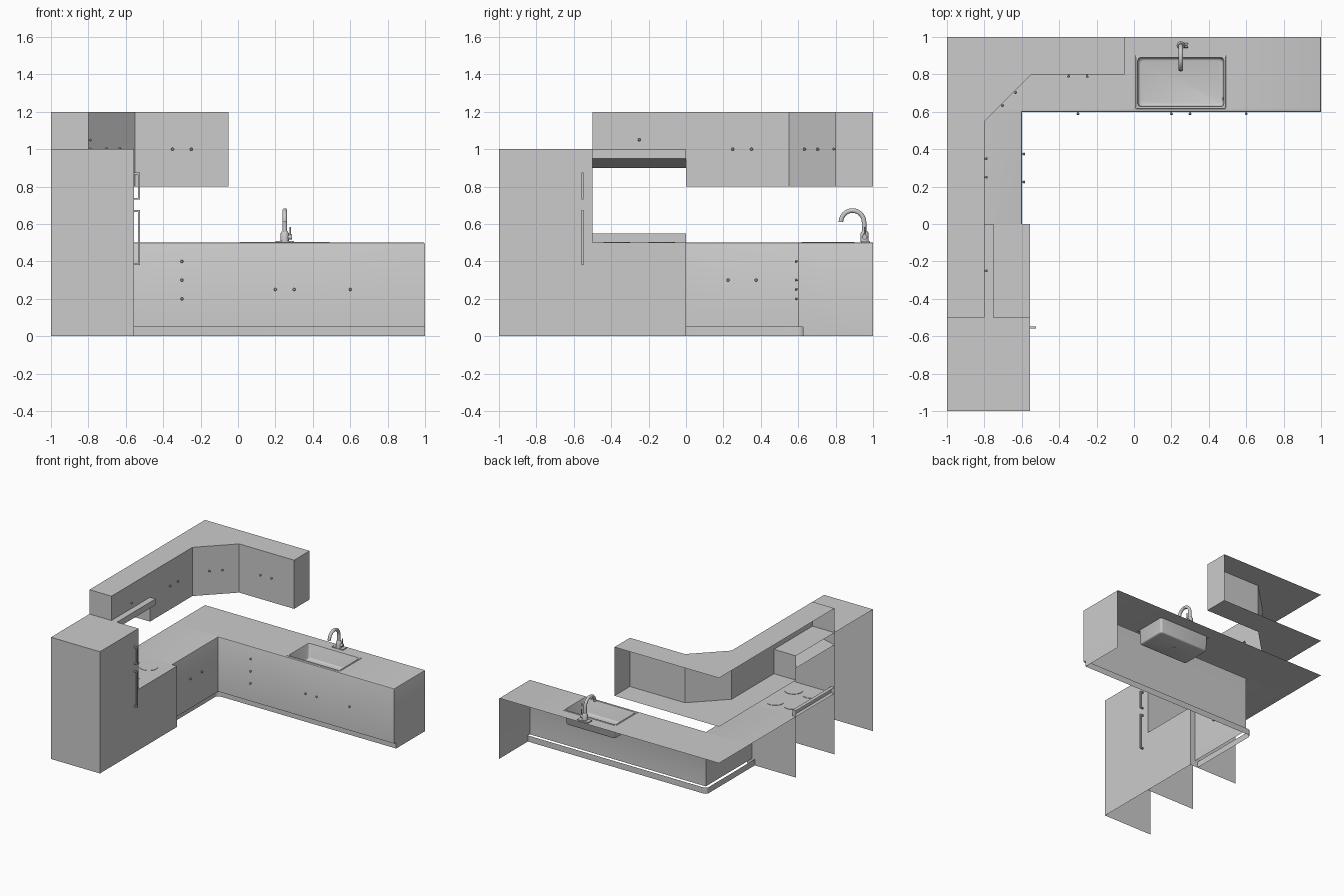
import bpy, bmesh
from math import sin, cos, pi
from mathutils import Vector

if "Cube" in bpy.data.objects:
    bpy.data.objects.remove(bpy.data.objects["Cube"])


def mesh(name, polys, smooth=False, bevel=None):
    """Object from a list of polygons; bevel is a test picking edges to round."""
    bm = bmesh.new()
    for p in polys:
        bm.faces.new([bm.verts.new(v) for v in p])
    bmesh.ops.remove_doubles(bm, verts=bm.verts, dist=1e-5)
    bmesh.ops.recalc_face_normals(bm, faces=bm.faces)
    if bevel:
        edges = [e for e in bm.edges if bevel(e)]
        bmesh.ops.bevel(bm, geom=edges, offset=0.007, segments=2,
                        profile=0.5, affect='EDGES')
    me = bpy.data.meshes.new(name)
    bm.to_mesh(me)
    bm.free()
    ob = bpy.data.objects.new(name, me)
    bpy.context.collection.objects.link(ob)
    if smooth:
        bpy.context.view_layer.objects.active = ob
        bpy.ops.object.select_all(action='DESELECT')
        ob.select_set(True)
        bpy.ops.object.shade_smooth_by_angle(angle=0.7)
    return ob


def wall(path, z0, z1):
    """Upright panels along a ground path."""
    return [[(*a, z0), (*b, z0), (*b, z1), (*a, z1)] for a, b in zip(path, path[1:])]


def flat(outline, z):
    return [[(*p, z) for p in outline]]


def rect(x0, y0, x1, y1):
    return [(x0, y0), (x1, y0), (x1, y1), (x0, y1)]


def box(x0, y0, z0, x1, y1, z1):
    r = rect(x0, y0, x1, y1)
    return wall(r + r[:1], z0, z1) + flat(r, z0) + flat(r, z1)


def loft(rings, caps=(True, True)):
    n = len(rings[0])
    polys = [[a[i], a[(i + 1) % n], b[(i + 1) % n], b[i]]
             for a, b in zip(rings, rings[1:]) for i in range(n)]
    return polys + [r for r, c in zip((rings[0], rings[-1]), caps) if c]


def lathe(origin, axis, profile, n=16):
    """Round part: profile is (radius, distance along axis)."""
    o, ax = Vector(origin), Vector(axis).normalized()
    u = ax.orthogonal().normalized()
    w = ax.cross(u)
    return loft([[tuple(o + ax * h + r * (u * cos(2*pi*i/n) + w * sin(2*pi*i/n)))
                  for i in range(n)] for r, h in profile])


# Fridge, open at the back and bottom
F = -0.555
mesh("fridge", wall([(-1, -1), (F, -1), (F, -0.5), (-1, -0.5)], 0, 1)
     + flat(rect(-1, -1, F, -0.5), 1))
for name, z0, z1 in (("lower", 0.38, 0.675), ("upper", 0.73, 0.875)):
    polys = box(-0.535, -0.56, z0, -0.525, -0.548, z1)
    for z in (z0, z1 - 0.01):
        polys += box(F, -0.56, z, -0.535, -0.548, z + 0.01)
    mesh("fridge_handle_" + name, polys)

# Stove with raised back strip and burners
mesh("stove", wall([(F, -0.5), (F, 0), (-1, 0)], 0, 0.5) + flat(rect(-1, -0.5, F, 0), 0.5))
mesh("stove_back_strip", wall([(-1, -0.5), (-0.97, -0.5), (-0.97, 0), (-1, 0)], 0.5, 0.55)
     + flat(rect(-1, -0.5, -0.97, 0), 0.55))
for i, (x, y, r) in enumerate([(-0.72, -0.13, 0.07), (-0.72, -0.37, 0.07),
                               (-0.87, -0.13, 0.055), (-0.87, -0.37, 0.055)]):
    mesh(f"burner_{i}", lathe((x, y, 0.5), (0, 0, 1), [(r, 0), (r, 0.003)], 32))

# L-shaped base cabinet with countertop and sink opening
SX0, SX1, SY0, SY1 = 0.01, 0.49, 0.618, 0.9
xs, ys = [-1, -0.6, SX0, SX1, 1], [0, 0.6, SY0, SY1, 1]
base = []
for i in range(4):
    for j in range(4):
        if (j == 0 and i > 0) or (i == 2 and j == 2):
            continue
        base += flat(rect(xs[i], ys[j], xs[i + 1], ys[j + 1]), 0.5)
base += wall([(-0.6, 0)] + [(x, 0.6) for x in xs[1:]], 0.05, 0.5)
base.append([(1, 0.6, 0.05)] + [(1, y, 0.5) for y in ys[1:]]
            + [(1, 1, 0), (1, 0.625, 0), (1, 0.625, 0.05)])


def counter_rim(e):
    return (len(e.link_faces) == 2 and all(abs(v.co.z - 0.5) < 1e-4 for v in e.verts)
            and e.calc_face_angle(0) > 1)


mesh("base_cabinet", base, True, counter_rim)

# Kick board with rounded corner
arc = [(-0.595 - 0.03 * cos(a * pi / 12), 0.595 + 0.03 * sin(a * pi / 12)) for a in range(7)]
mesh("kick_board", wall([(-0.625, 0)] + arc + [(1, 0.625)], 0, 0.05), True)

# Wall cabinets with the corner cut at an angle
tall = [(-0.05, 1), (-0.05, 0.8), (-0.55, 0.8), (-0.8, 0.55), (-0.8, 0), (-1, 0)]
short = [(-0.8, 0), (-0.8, -0.5), (-1, -0.5)]
mesh("wall_cabinets", wall(tall[:-1], 0.8, 1.2) + wall(tall[-2:], 0.8, 1.0)
     + flat(tall + [(-1, 1)], 0.8) + flat(tall[:-1] + short[1:] + [(-1, 1)], 1.2)
     + wall(short, 1.0, 1.2) + flat(short + [(-1, 0)], 1.0))

# Extractor hood with sloping underside
hood = [(-1, 0.9), (-0.75, 0.95), (-0.75, 1.0), (-1, 1.0)]
ends = [[(x, y, z) for x, z in hood] for y in (-0.5, 0)]
mesh("hood", ends + [[ends[0][i], ends[0][i + 1], ends[1][i + 1], ends[1][i]]
                     for i in range(3)])


# Sink bowl
def round_rect(inset, r, z):
    cx, cy = (SX0 + SX1) / 2, (SY0 + SY1) / 2
    hx, hy = (SX1 - SX0) / 2 - inset - r, (SY1 - SY0) / 2 - inset - r
    pts = []
    for q, (sx, sy) in enumerate([(1, 1), (-1, 1), (-1, -1), (1, -1)]):
        for k in range(5):
            a = (q + k / 4) * pi / 2
            pts.append((cx + sx * hx + r * cos(a), cy + sy * hy + r * sin(a), z))
    return pts


mesh("sink", loft([round_rect(-0.002, 0.004, 0.5), round_rect(0, 0.006, 0.503),
                   round_rect(0.01, 0.015, 0.503), round_rect(0.012, 0.015, 0.5),
                   round_rect(0.014, 0.02, 0.39), round_rect(0.018, 0.02, 0.383),
                   round_rect(0.026, 0.02, 0.38)], (False, True)), True)
mesh("sink_drain", lathe((0.25, 0.76, 0.378), (0, 0, 1), [(0.02, 0), (0.02, 0.004)]), True)
mesh("sink_overflow", lathe((0.476, 0.67, 0.46), (-1, 0, 0), [(0.01, 0), (0.01, 0.004)]), True)

# Tap: plate, body, curved spout and lever
mesh("tap_plate", box(0.2, 0.935, 0.5, 0.3, 0.985, 0.508))
mesh("tap_body", lathe((0.25, 0.955, 0.505), (0, 0, 1),
                       [(0.022, 0), (0.022, 0.045), (0.014, 0.058)]), True)
line = [(0.952, 0.55)] + [(0.89 + 0.062 * cos(a * pi / 12), 0.61 + 0.062 * sin(a * pi / 12))
                          for a in range(13)]
rings = []
for i, (y, z) in enumerate(line):
    t = max(i - 1, 0) * pi / 12
    r = 0.0125
    rings.append([(0.25 + r * cos(2*pi*k/14), y + r * sin(2*pi*k/14) * cos(t),
                   z + r * sin(2*pi*k/14) * sin(t)) for k in range(14)])
mesh("tap_spout", loft(rings), True)
mesh("tap_lever", lathe((0.25, 0.955, 0.53), (1, 0, 0), [(0.013, 0), (0.013, 0.038)])
     + lathe((0.28, 0.955, 0.53), (0, 0, 1), [(0.005, 0), (0.004, 0.055)], 8), True)

# Door knobs, grouped by the face they sit on
D = 0.7071
knobs = [((0, -1, 0), [(-0.3, 0.6, 0.2), (-0.3, 0.6, 0.3), (-0.3, 0.6, 0.4),
                       (0.2, 0.6, 0.25), (0.3, 0.6, 0.25), (0.6, 0.6, 0.25),
                       (-0.35, 0.8, 1.0), (-0.25, 0.8, 1.0)]),
         ((1, 0, 0), [(-0.6, 0.225, 0.3), (-0.6, 0.375, 0.3), (-0.8, 0.25, 1.0),
                      (-0.8, 0.35, 1.0), (-0.8, -0.25, 1.05)]),
         ((D, -D, 0), [(-0.71, 0.64, 1.0), (-0.64, 0.71, 1.0)])]
for axis, spots in knobs:
    for p in spots:
        mesh("knob", lathe(p, axis, [(0.004, 0), (0.004, 0.007), (0.008, 0.009),
                                     (0.008, 0.013), (0.005, 0.016)], 12), True)
